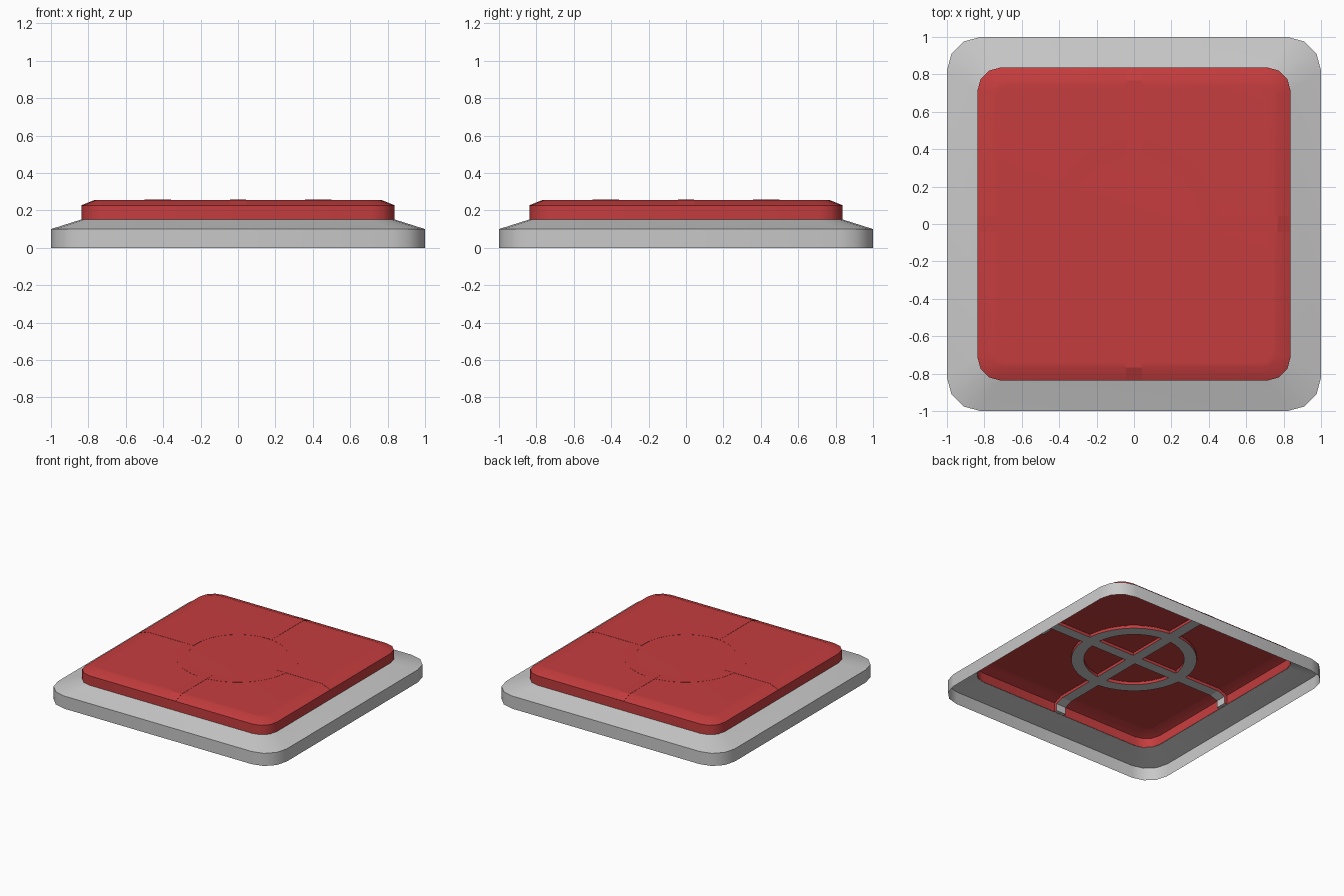
import bpy
import bmesh
import math
from mathutils import Matrix, Vector

cube = bpy.data.objects.get("Cube")
if cube:
    bpy.data.objects.remove(cube)


def material(name, rgb):
    m = bpy.data.materials.new(name)
    m.use_nodes = True
    color = (*rgb, 1)
    m.diffuse_color = color
    m.node_tree.nodes["Principled BSDF"].inputs["Base Color"].default_value = color
    return m


RED = material("button red", (0.56, 0.046, 0.048))
GREY = material("base grey", (0.58, 0.58, 0.58))


def finish(name, bm, mats, rule=None, smooth=True):
    """Turn a bmesh into an object; rule picks a material index per face."""
    bm.normal_update()
    if rule:
        for f in bm.faces:
            f.material_index = rule(f)
    mesh = bpy.data.meshes.new(name)
    bm.to_mesh(mesh)
    bm.free()
    for m in mats:
        mesh.materials.append(m)
    obj = bpy.data.objects.new(name, mesh)
    bpy.context.collection.objects.link(obj)
    if smooth:
        bpy.ops.object.select_all(action='DESELECT')
        obj.select_set(True)
        bpy.context.view_layer.objects.active = obj
        bpy.ops.object.shade_smooth_by_angle(angle=math.radians(35))
    return obj


def rounded_square(half, radius, z, steps=3):
    pts = []
    for corner in range(4):
        start = corner * math.pi / 2
        sx = 1 if corner in (0, 3) else -1
        sy = 1 if corner < 2 else -1
        for i in range(steps + 1):
            a = start + i * math.pi / 2 / steps
            pts.append((sx * (half - radius) + radius * math.cos(a),
                        sy * (half - radius) + radius * math.sin(a), z))
    return pts


def shell(name, levels, mat, capped):
    """Stack rounded squares (half, radius, z) into a hollow skin."""
    bm = bmesh.new()
    rings = [[bm.verts.new(p) for p in rounded_square(*lv)] for lv in levels]
    for low, high in zip(rings, rings[1:]):
        n = len(low)
        for i in range(n):
            j = (i + 1) % n
            bm.faces.new((low[i], low[j], high[j], high[i]))
    if capped:
        bm.faces.new(rings[-1])
    return finish(name, bm, [mat])


def arms(name, profile, half_width, mats, rule):
    """Extrude an (r, z) profile across its width, four times around."""
    bm = bmesh.new()
    for k in range(4):
        turn = Matrix.Rotation(k * math.pi / 2, 3, 'Z')
        sides = [[bm.verts.new(turn @ Vector((r, w, z))) for r, z in profile]
                 for w in (-half_width, half_width)]
        bm.faces.new(sides[0])
        bm.faces.new(sides[1])
        n = len(profile)
        for i in range(n):
            j = (i + 1) % n
            bm.faces.new((sides[0][i], sides[0][j], sides[1][j], sides[1][i]))
    bmesh.ops.recalc_face_normals(bm, faces=bm.faces)
    return finish(name, bm, mats, rule, smooth=False)


def ring(name, inner, outer, low, high, mats, rule=None, segments=48):
    """Flat annulus with a rectangular section."""
    bm = bmesh.new()
    section = [(inner, low), (outer, low), (outer, high), (inner, high)]
    loops = []
    for i in range(segments):
        a = i * math.tau / segments
        loops.append([bm.verts.new((r * math.cos(a), r * math.sin(a), z))
                      for r, z in section])
    for i in range(segments):
        p, q = loops[i], loops[(i + 1) % segments]
        for j in range(4):
            k = (j + 1) % 4
            bm.faces.new((p[j], q[j], q[k], p[k]))
    bmesh.ops.recalc_face_normals(bm, faces=bm.faces)
    return finish(name, bm, mats, rule)


# Open skirt around the button
shell("base_skirt", [(1, 0.18, 0), (1, 0.18, 0.1), (0.835, 0.125, 0.152)],
      GREY, False)

# Hollow cap with a chamfered rim
shell("button_cap", [(0.837, 0.125, 0.15), (0.837, 0.125, 0.226),
                     (0.765, 0.07, 0.254), (0.74, 0.06, 0.255)], RED, True)

# Ribs under the cap: grey faces, red flanks
HALF = 0.042


def rib_rule(f):
    n, c = f.normal, f.calc_center_median()
    flank = abs(n.z) < 0.01 and max(abs(c.x), abs(c.y)) < 0.8
    return 0 if flank else 1


arms("cross_ribs", [(0, 0.23), (0.75, 0.23), (0.812, 0.208), (0.812, 0.152),
                    (0.834, 0.152), (0.834, 0.224), (0.765, 0.252), (0, 0.252)],
     HALF, [RED, GREY], rib_rule)
ring("ring_rib", 0.36, 0.45, 0.23, 0.252, [RED, GREY],
     lambda f: 1 if abs(f.normal.z) > 0.5 else 0)

# Thin inlays on the cap
arms("cross_inlays", [(0.358, 0.254), (0.765, 0.253), (0.836, 0.225),
                      (0.838, 0.227), (0.766, 0.256), (0.358, 0.257)],
     HALF, [RED], lambda f: 0)
ring("ring_inlay", 0.36, 0.45, 0.254, 0.256, [RED])
